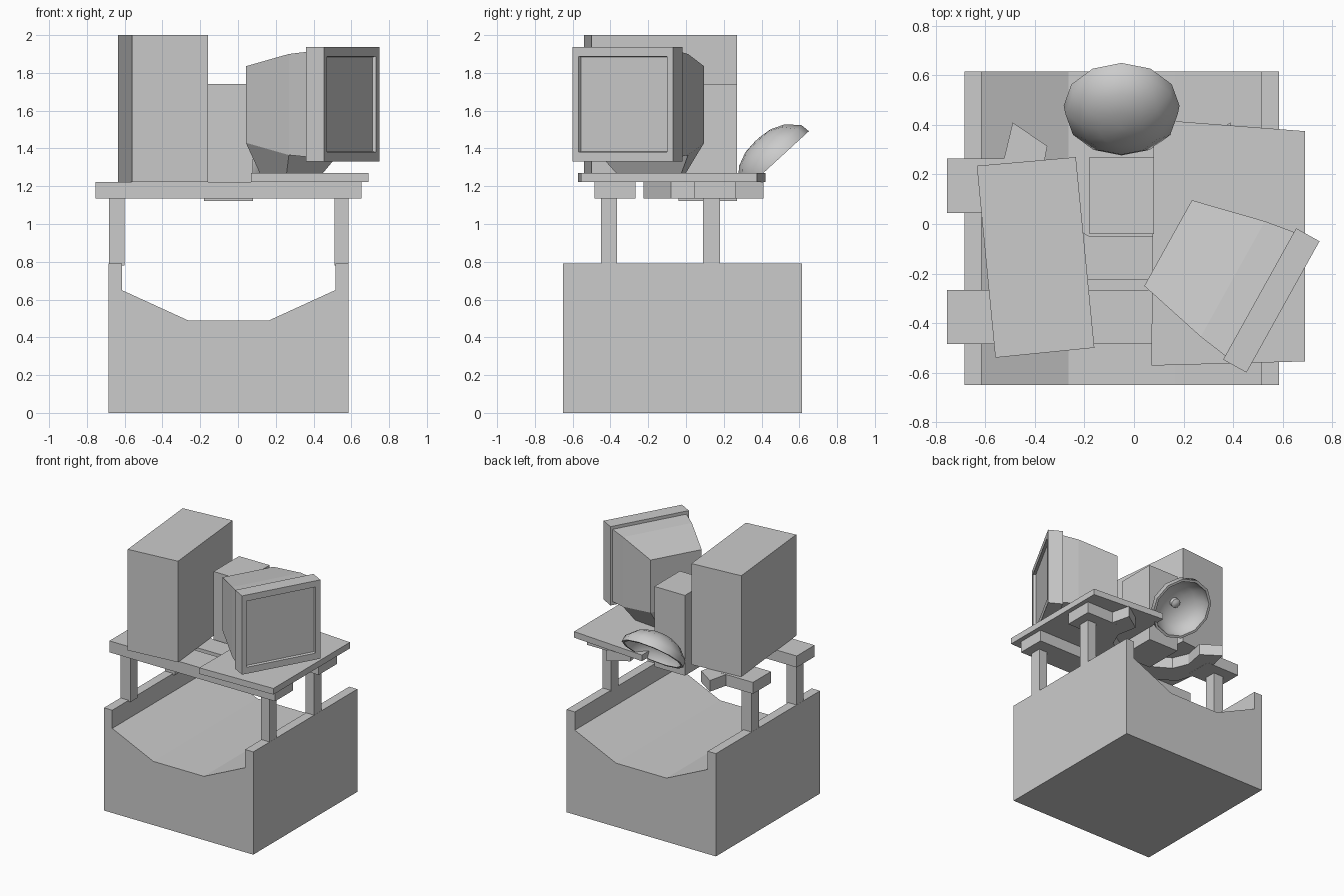
import bpy, bmesh, math
from mathutils import Vector, Matrix

if "Cube" in bpy.data.objects:
    bpy.data.objects.remove(bpy.data.objects["Cube"])


def loft(name, rings):
    """Skin a list of equal-length point rings and cap both ends."""
    bm = bmesh.new()
    vs = [[bm.verts.new(p) for p in r] for r in rings]
    n = len(rings[0])
    for a, b in zip(vs, vs[1:]):
        for i in range(n):
            j = (i + 1) % n
            bm.faces.new((a[i], a[j], b[j], b[i]))
    bm.faces.new(vs[0][::-1])
    bm.faces.new(vs[-1])
    bmesh.ops.recalc_face_normals(bm, faces=bm.faces)
    me = bpy.data.meshes.new(name)
    bm.to_mesh(me)
    bm.free()
    ob = bpy.data.objects.new(name, me)
    bpy.context.collection.objects.link(ob)
    return ob


def prism(name, pts, z0, z1):
    return loft(name, [[(x, y, z) for x, y in pts] for z in (z0, z1)])


def box(name, x0, x1, y0, y1, z0, z1):
    return prism(name, [(x0, y0), (x1, y0), (x1, y1), (x0, y1)], z0, z1)


CX = -0.05  # symmetry line of the cart

# Trough-shaped base, extruded along y
half = [(0.635, 0), (0.635, 0.79), (0.565, 0.79), (0.565, 0.65), (0.215, 0.49)]
prof = [(CX + u, z) for u, z in half] + [(CX - u, z) for u, z in reversed(half)]
loft("trough_base", [[(x, y, z) for x, z in prof] for y in (-0.65, 0.615)])

# Posts
for side, x0, x1 in (("left", -0.684, -0.60), ("right", 0.51, 0.584)):
    box(f"front_{side}_post", x0, x1, -0.45, -0.365, 0.78, 1.135)
    box(f"back_{side}_post", x0, x1, 0.09, 0.18, 0.78, 1.135)

# Front beam and the two stub beams behind it
box("front_beam", -0.755, 0.655, -0.485, -0.267, 1.135, 1.223)
box("back_left_beam", -0.755, -0.47, 0.045, 0.265, 1.135, 1.223)
box("back_right_beam", 0.37, 0.655, 0.045, 0.265, 1.135, 1.223)

# Open collar joining the stub beams
outer = [(0.44, 0.41), (0.50, 0.16), (0.42, -0.08), (0.18, -0.225)]
inner = [(0.30, 0.315), (0.33, 0.16), (0.28, 0.04), (0.13, -0.05)]
collar = ([(CX + u, y) for u, y in outer] + [(CX - u, y) for u, y in reversed(outer)]
          + [(CX - u, y) for u, y in inner] + [(CX + u, y) for u, y in reversed(inner)])
prism("open_collar", collar, 1.136, 1.222)

# Table top, tower case and small case
prism("table_top", [(0.07, -0.572), (0.69, -0.555), (0.69, 0.375), (0.08, 0.422)], 1.223, 1.27)
prism("tower_case", [(-0.635, 0.235), (-0.56, -0.54), (-0.16, -0.50), (-0.235, 0.27)], 1.223, 2.0)
box("small_case", -0.18, 0.08, -0.04, 0.27, 1.123, 1.74)

# Monitor, in a local frame: f forward, s sideways
F, S, C = Vector((0.874, -0.486, 0)), Vector((0.486, 0.874, 0)), Vector((0.5075, -0.2825, 0))


def at(f, s, z):
    return C + F * f + S * s + Vector((0, 0, z))


def section(f, w, z0, z1):
    return [at(f, -w, z0), at(f, w, z0), at(f, w, z1), at(f, -w, z1)]


loft("monitor_body", [section(-0.423, 0.198, 1.43, 1.835),
                      section(-0.124, 0.267, 1.365, 1.90),
                      section(0.0, 0.286, 1.355, 1.912)])
loft("monitor_frame", [section(0, 0.3035, 1.33, 1.936),
                       section(0.108, 0.3035, 1.33, 1.936),
                       section(0.108, 0.267, 1.38, 1.888),
                       section(0.088, 0.263, 1.384, 1.884)])
loft("monitor_stand", [
    [at(-0.39, -0.106, 1.27), at(-0.39, 0.106, 1.27), at(-0.176, 0.198, 1.27), at(-0.176, -0.198, 1.27)],
    [at(-0.423, -0.198, 1.43), at(-0.423, 0.198, 1.43), at(-0.124, 0.267, 1.365), at(-0.124, -0.267, 1.365)]])

# Dish: outer skin, rim, inner skin and centre knob as (radius, height)
dish = [(0.015, 0.153), (0.09, 0.145), (0.165, 0.113), (0.227, 0.05), (0.234, 0.0),
        (0.215, 0.0), (0.205, 0.045), (0.15, 0.098), (0.08, 0.125), (0.035, 0.13),
        (0.035, 0.10), (0.015, 0.09)]
M = Matrix.Translation((CX, 0.478, 1.333)) @ Matrix.Rotation(math.atan2(0.676, 0.737), 4, 'X')
rings = [[M @ Vector((r * math.cos(k * math.tau / 12), r * math.sin(k * math.tau / 12), h))
          for k in range(12)] for r, h in dish]
ob = loft("dish", rings)
bpy.context.view_layer.objects.active = ob
ob.select_set(True)
bpy.ops.object.shade_smooth_by_angle(angle=math.radians(50))
